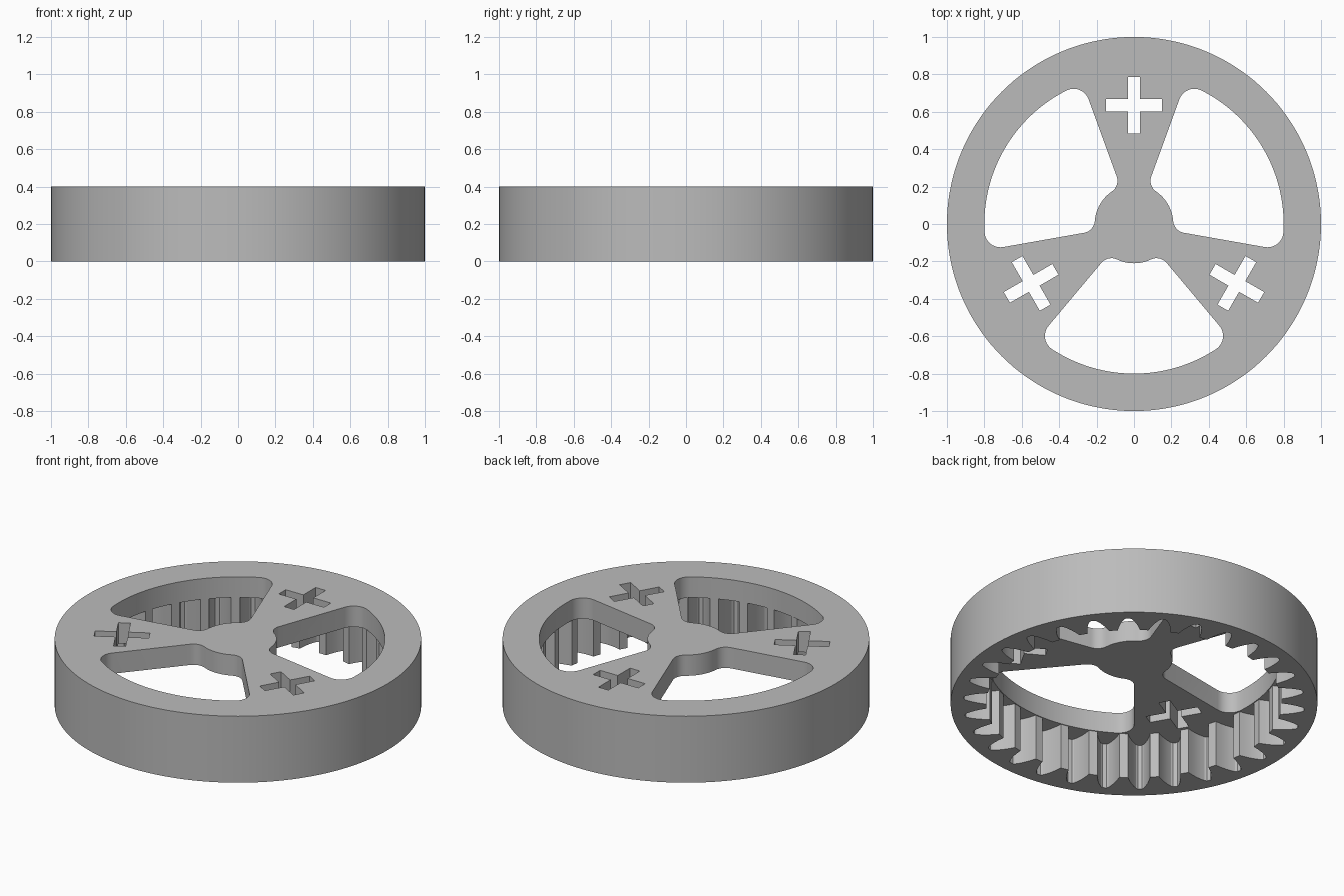
import bpy, bmesh
from math import radians, degrees, asin, sin, cos, pi

if "Cube" in bpy.data.objects:
    bpy.data.objects.remove(bpy.data.objects["Cube"])

HEIGHT, CAVITY = 0.4, 0.275     # overall height, depth of the toothed cavity
TEETH = 30
RIM, HUB, SPREAD = 0.8, 0.21, 40


def arc(cx, cy, r, start, end, n):
    """Points along an arc, angles in degrees."""
    steps = [radians(start + (end - start) * i / n) for i in range(n + 1)]
    return [(cx + r * cos(a), cy + r * sin(a)) for a in steps]


def polar(r, deg):
    return r * cos(radians(deg)), r * sin(radians(deg))


def turn(points, deg):
    c, s = cos(radians(deg)), sin(radians(deg))
    return [(x * c - y * s, x * s + y * c) for x, y in points]


def prism(name, outlines, z0, z1):
    """Extrude closed outlines into solid prisms in one object."""
    bm = bmesh.new()
    for points in outlines:
        face = bm.faces.new([bm.verts.new((x, y, z0)) for x, y in points])
        side = bmesh.ops.extrude_face_region(bm, geom=[face])["geom"]
        top = [v for v in side if isinstance(v, bmesh.types.BMVert)]
        bmesh.ops.translate(bm, verts=top, vec=(0, 0, z1 - z0))
    bmesh.ops.recalc_face_normals(bm, faces=bm.faces[:])
    mesh = bpy.data.meshes.new(name)
    bm.to_mesh(mesh)
    bm.free()
    obj = bpy.data.objects.new(name, mesh)
    bpy.context.collection.objects.link(obj)
    return obj


def window_outline():
    """Rounded opening between two spokes, symmetric about +x."""
    g, f = 0.07, 0.085
    t = SPREAD - degrees(asin(g / (HUB + g)))
    u = SPREAD - degrees(asin(f / (RIM - f)))
    half = arc(0, 0, HUB, 0, t, 6)
    half += arc(*polar(HUB + g, t), g, t + 180, SPREAD + 90, 8)[1:]
    half += arc(*polar(RIM - f, u), f, SPREAD + 90, u, 10)
    half += arc(0, 0, RIM, u, 0, 14)[1:]
    return half + [(x, -y) for x, y in half[-2:0:-1]]


def gear_outline():
    """Outline of the toothed cavity: tapered notches with curved flanks."""
    flank = [(0.805, 4.3), (0.84, 3.65), (0.87, 2.95), (0.9, 2.1),
             (0.922, 1.3), (0.93, 0.7)]
    notch = [polar(r, -a) for r, a in flank] + [polar(r, a) for r, a in flank[::-1]]
    notch.append(polar(flank[0][0], 180 / TEETH))
    return [p for i in range(TEETH) for p in turn(notch, i * 360 / TEETH)]


def cross_outline(centre, arm, w):
    """Plus-shaped slot on the +x spoke."""
    corner = [(arm, -w), (arm, w), (w, w)]
    plus = [p for i in range(4) for p in turn(corner, 90 * i)]
    return [(x + centre, y) for x, y in plus]


# Solid round body
body = prism("ring_gear", [arc(0, 0, 1, 0, 360, 144)[:-1]], 0, HEIGHT)

# Cutters: toothed cavity from below, windows and cross slots through the plate
windows = [turn(window_outline(), a) for a in (30, 150, 270)]
slots = [turn(cross_outline(0.635, 0.15, 0.033), a) for a in (90, 210, 330)]
cutters = [prism("cavity_cutter", [gear_outline()], -0.1, CAVITY),
           prism("opening_cutter", windows + slots, CAVITY - 0.1, HEIGHT + 0.1)]
for cutter in cutters:
    cutter.hide_render = True
    mod = body.modifiers.new(cutter.name, "BOOLEAN")
    mod.operation, mod.solver, mod.object = "DIFFERENCE", "EXACT", cutter

bpy.ops.object.select_all(action="DESELECT")
body.select_set(True)
bpy.context.view_layer.objects.active = body
bpy.ops.object.convert(target="MESH")
for cutter in cutters:
    bpy.data.objects.remove(cutter)

# Plain grey finish
grey = bpy.data.materials.new("plain_grey")
grey.use_nodes = True
colour = (0.5, 0.5, 0.5, 1)
grey.diffuse_color = colour
grey.node_tree.nodes["Principled BSDF"].inputs["Base Color"].default_value = colour
body.data.materials.clear()
body.data.materials.append(grey)
bpy.ops.object.shade_smooth_by_angle(angle=radians(20))
